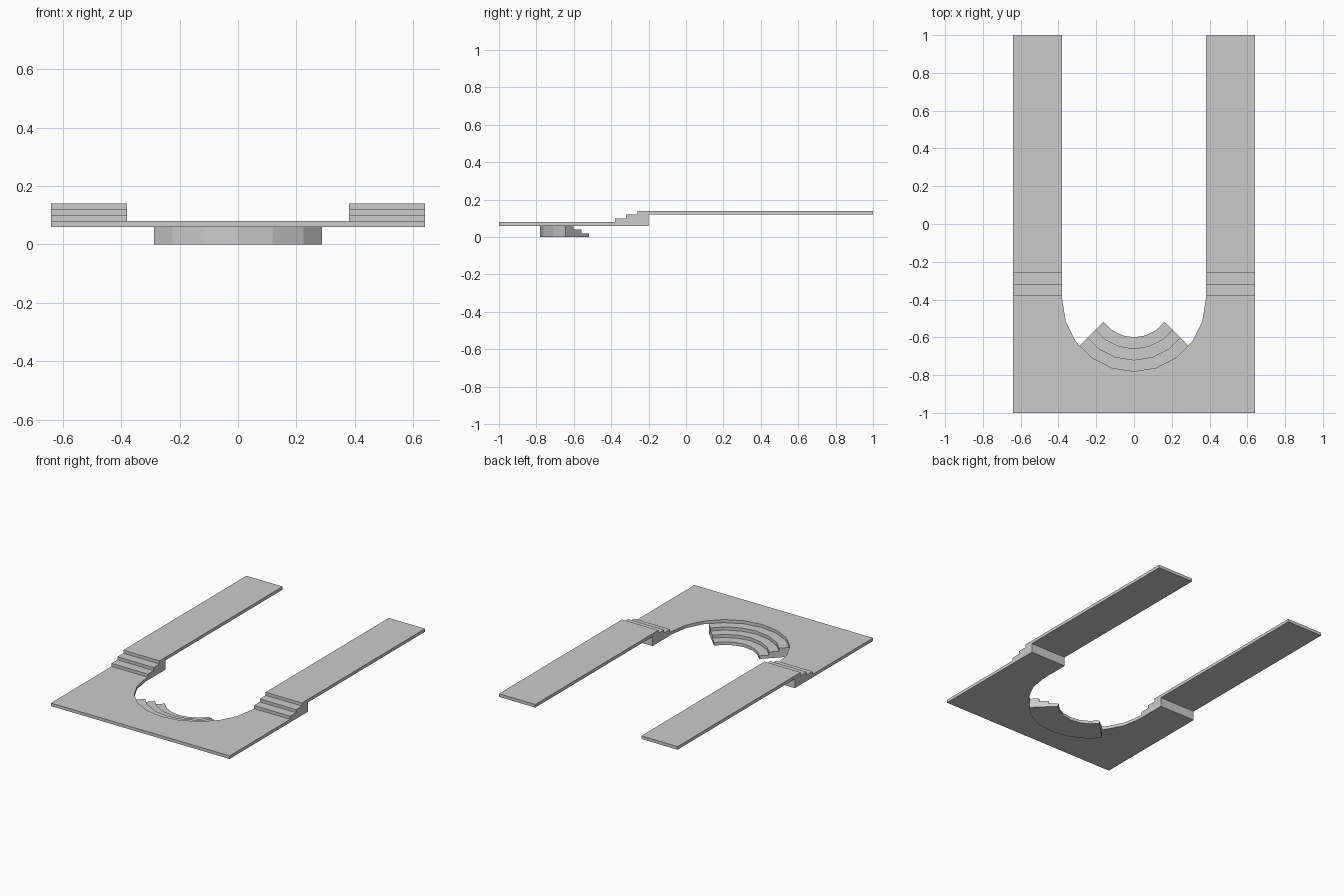
import bpy, bmesh, math
from mathutils import Vector

if "Cube" in bpy.data.objects:
    bpy.data.objects.remove(bpy.data.objects["Cube"])

CY = -0.40          # centre of the round opening
SEG = math.radians(18)


def prism(name, pts, offset):
    """Extrude a closed 3D outline by offset into a solid object."""
    bm = bmesh.new()
    face = bm.faces.new([bm.verts.new(p) for p in pts])
    ext = bmesh.ops.extrude_face_region(bm, geom=[face])
    bmesh.ops.translate(bm, vec=Vector(offset),
                        verts=[v for v in ext["geom"] if isinstance(v, bmesh.types.BMVert)])
    bmesh.ops.recalc_face_normals(bm, faces=bm.faces[:])
    mesh = bpy.data.meshes.new(name)
    bm.to_mesh(mesh)
    bm.free()
    obj = bpy.data.objects.new(name, mesh)
    bpy.context.collection.objects.link(obj)
    return obj


def arc(r, first, last):
    """Points on the lower half of a 20-sided circle, right to left."""
    return [(r * math.cos(k * SEG), CY - r * math.sin(k * SEG)) for k in range(first, last + 1)]


def clipped_arc(r):
    """Lower arc whose ends are cut on diagonal lines."""
    x = (1.3968 * r + 0.044) / 2
    y = CY + 0.044 - x
    return [(x, y)] + arc(r, 3, 7) + [(-x, y)]


# Lower platform with round opening
outline = ([(-0.64, -0.2), (-0.64, -1), (0.64, -1), (0.64, -0.2), (0.38, -0.2)]
           + arc(0.38, 0, 10) + [(-0.38, -0.2)])
prism("platform", [(x, y, 0.06) for x, y in outline], (0, 0, 0.02))

# Straight steps leading up to the two raised walkways
profile = [(-0.38, 0.08), (-0.38, 0.10), (-0.32, 0.10), (-0.32, 0.12), (-0.26, 0.12),
           (-0.26, 0.14), (1, 0.14), (1, 0.12), (-0.2, 0.12), (-0.2, 0.08)]
for side, x0 in (("left", -0.64), ("right", 0.38)):
    prism(f"{side}_walkway_with_steps", [(x0, y, z) for y, z in profile], (0.26, 0, 0))

# Curved steps descending into the opening
for i in range(3):
    inner = 0.20 + 0.06 * i
    ring = clipped_arc(inner + 0.06) + clipped_arc(inner)[::-1]
    prism(f"curved_step_{i + 1}", [(x, y, 0) for x, y in ring], (0, 0, 0.02 * (i + 1)))
